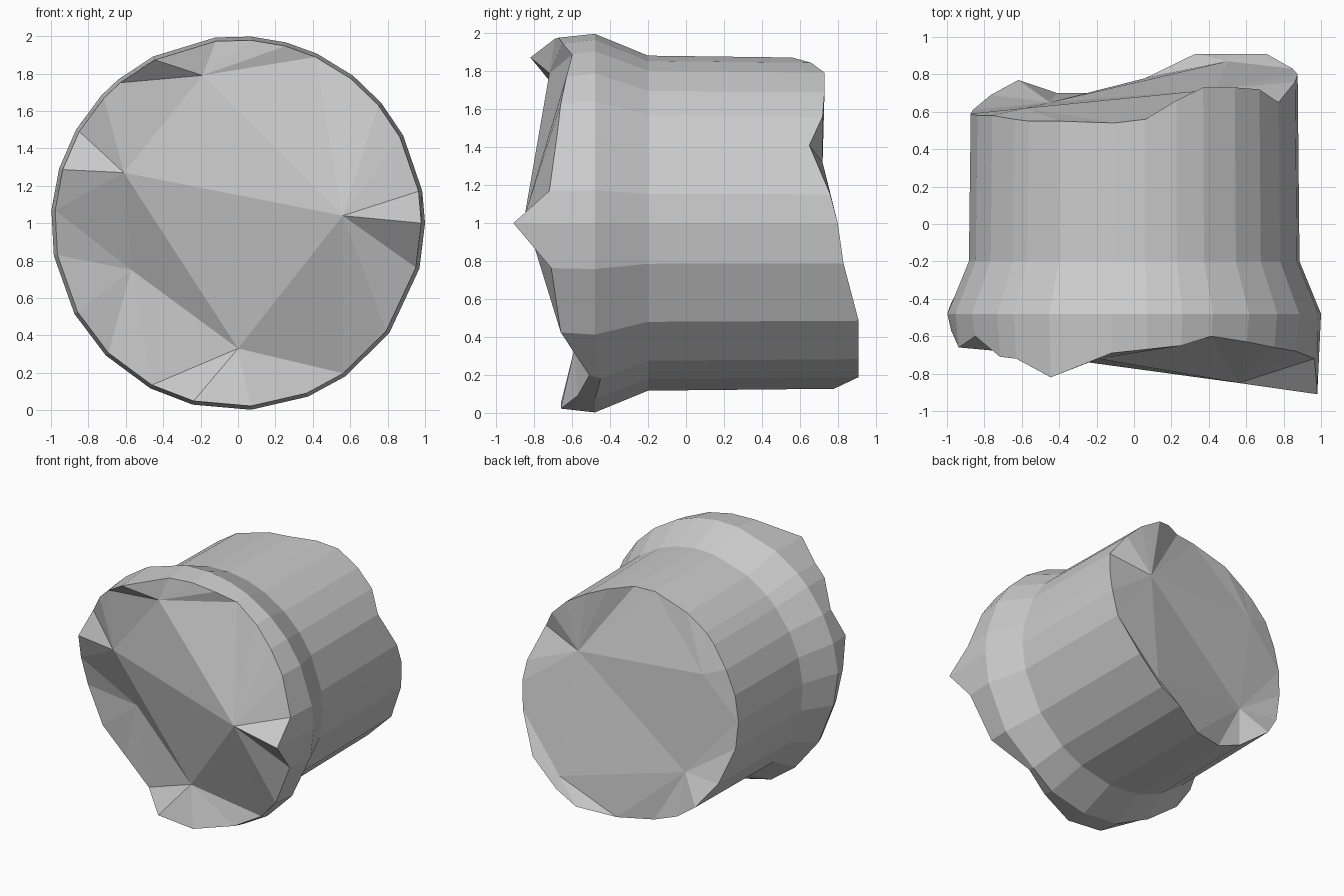
import bpy, bmesh
from math import sin, cos, radians
from mathutils import Vector
from mathutils.geometry import delaunay_2d_cdt

if "Cube" in bpy.data.objects:
    bpy.data.objects.remove(bpy.data.objects["Cube"])

# Each facet corner: angle seen from the front, broken front y, broken back y
RIM = [
    (0, -.91, .80), (10, -.72, .76), (28, -.68, .65), (40, -.66, .72),
    (52, -.63, .73), (65, -.60, .73), (75, -.65, .66), (86, -.67, .56),
    (97, -.69, .54), (117, -.82, .55), (130, -.72, .55), (137, -.71, .56),
    (150, -.60, .58), (163, -.66, .58), (176, -.57, .59), (190, -.50, .61),
    (209, -.47, .69), (225, -.42, .77), (242, -.46, .70), (256, -.66, .70),
    (274, -.66, .78), (292, -.57, .91), (305, -.51, .91), (324, -.66, .91),
    (346, -.71, .83),
]
N = len(RIM)
bm = bmesh.new()


def ring(radius, depth):
    """Ring of corners around the y axis, depth(i) gives y."""
    return [bm.verts.new((radius * cos(radians(r[0])), depth(i),
                          1 + radius * sin(radians(r[0]))))
            for i, r in enumerate(RIM)]


def broken_cap(rim, points, links):
    """Triangulate a fractured end from its rim and a few inner points."""
    verts = rim + [bm.verts.new(p) for p in points]
    flat = [Vector((v.co.x, v.co.z)) for v in verts]
    edges = [(i, (i + 1) % N) for i in range(N)]
    edges += [(N + a, N + b) for a, b in links]
    tris = delaunay_2d_cdt(flat, edges, [], 1, 1e-5)[2]
    for t in tris:
        bm.faces.new([verts[i] for i in t])


# Collar and shaft wall
rings = [
    ring(.98, lambda i: RIM[i][1]),
    ring(1.0, lambda i: max(-.48, RIM[i][1] + .06)),
    ring(.885, lambda i: -.2),
    ring(.875, lambda i: RIM[i][2]),
]
for a, b in zip(rings, rings[1:]):
    for i in range(N):
        j = (i + 1) % N
        bm.faces.new((a[i], a[j], b[j], b[i]))

# Fractured front and back ends
broken_cap(rings[0],
           [(-.61, -.69, 1.27), (.56, -.85, 1.04), (0, -.59, .33),
            (-.19, -.72, 1.79), (-.57, -.45, .75)],
           [(0, 1), (1, 2), (0, 2), (0, 3), (1, 3), (0, 4), (2, 4)])
broken_cap(rings[3],
           [(-.45, .65, .57), (-.58, .62, 1.37), (.44, .72, 1.32),
            (.50, .87, .37)],
           [(0, 1), (1, 2), (0, 2), (2, 3), (0, 3)])

bmesh.ops.recalc_face_normals(bm, faces=bm.faces)
mesh = bpy.data.meshes.new("broken_column_piece")
bm.to_mesh(mesh)
bm.free()
obj = bpy.data.objects.new("broken_column_piece", mesh)
bpy.context.collection.objects.link(obj)
